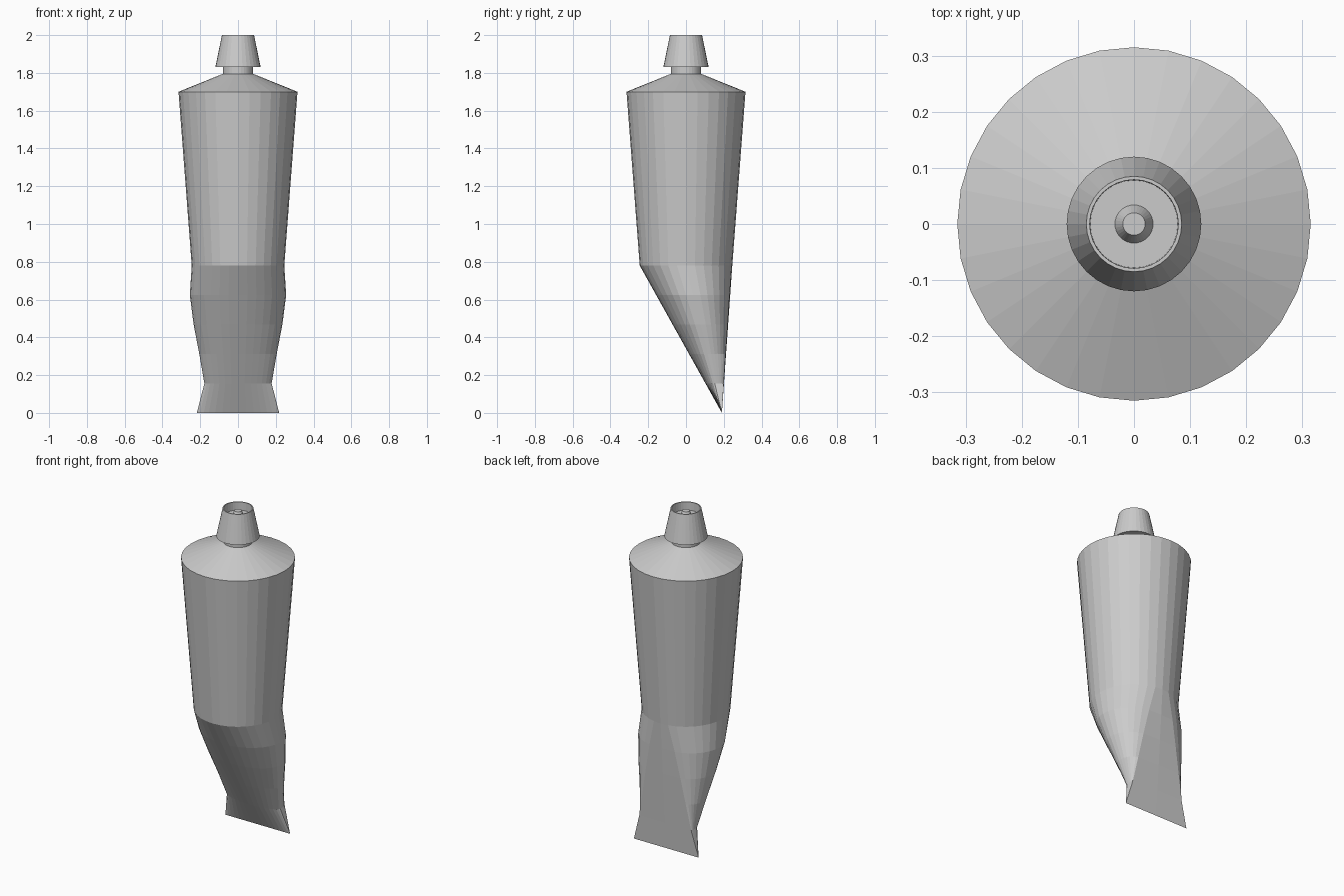
import bpy, bmesh
from math import cos, sin, pi

if "Cube" in bpy.data.objects:
    bpy.data.objects.remove(bpy.data.objects["Cube"])

SIDES = 32

grey = bpy.data.materials.new("light grey")
grey.use_nodes = True
grey.diffuse_color = (0.6, 0.6, 0.6, 1)
grey.node_tree.nodes["Principled BSDF"].inputs["Base Color"].default_value = (0.6, 0.6, 0.6, 1)


def circle(r, z):
    return [(r * cos(2 * pi * i / SIDES), r * sin(2 * pi * i / SIDES), z) for i in range(SIDES)]


def loft(name, rings, cap_start=False, cap_end=False):
    """Skin a list of equal rings into one object."""
    bm = bmesh.new()
    loops = [[bm.verts.new(p) for p in ring] for ring in rings]
    for a, b in zip(loops, loops[1:]):
        for i in range(SIDES):
            j = (i + 1) % SIDES
            bm.faces.new((a[i], a[j], b[j], b[i]))
    if cap_start:
        bm.faces.new(loops[0][::-1])
    if cap_end:
        bm.faces.new(loops[-1])
    bmesh.ops.remove_doubles(bm, verts=bm.verts, dist=0.0001)
    mesh = bpy.data.meshes.new(name)
    bm.to_mesh(mesh)
    bm.free()
    mesh.materials.append(grey)
    obj = bpy.data.objects.new(name, mesh)
    bpy.context.collection.objects.link(obj)
    return obj


# Squeezed end: circle that slides back and flattens into a straight crimp
BEND_Z, BEND_R, CRIMP_Y, CRIMP_W = 0.78, 0.245, 0.19, 0.218


def squeezed(step, width):
    s = step / 5
    flat = CRIMP_W * s                      # half width of the flat back panel
    ring = []
    for i in range(SIDES):
        c, d = cos(2 * pi * i / SIDES), sin(2 * pi * i / SIDES)
        x = width * c
        if d > 0.001 and abs(c) > 0.001:    # back half spreads around the panel
            side = min(flat, width)
            x = (side if c > 0 else -side) + (width - side) * c
        ring.append((x, CRIMP_Y * s + BEND_R * (1 - s) * d, BEND_Z * (1 - s)))
    return ring


widths = [0.245, 0.255, 0.235, 0.205, 0.178, CRIMP_W]
rings = [squeezed(k, widths[k]) for k in range(5, -1, -1)]
rings += [circle(0.315, 1.70), circle(0.08, 1.795)]
loft("tube_body", rings)

# Neck between the shoulder and the cap
loft("neck", [circle(0.08, 1.79), circle(0.08, 1.84)])

# Tapered cap with a recessed top
loft("cap", [circle(0.12, 1.83), circle(0.085, 2.0), circle(0.079, 2.0), circle(0.078, 1.95)],
     cap_start=True, cap_end=True)

# Piercing point inside the cap recess
loft("piercer", [circle(0.034, 1.95), circle(0.02, 1.985)], cap_end=True)
